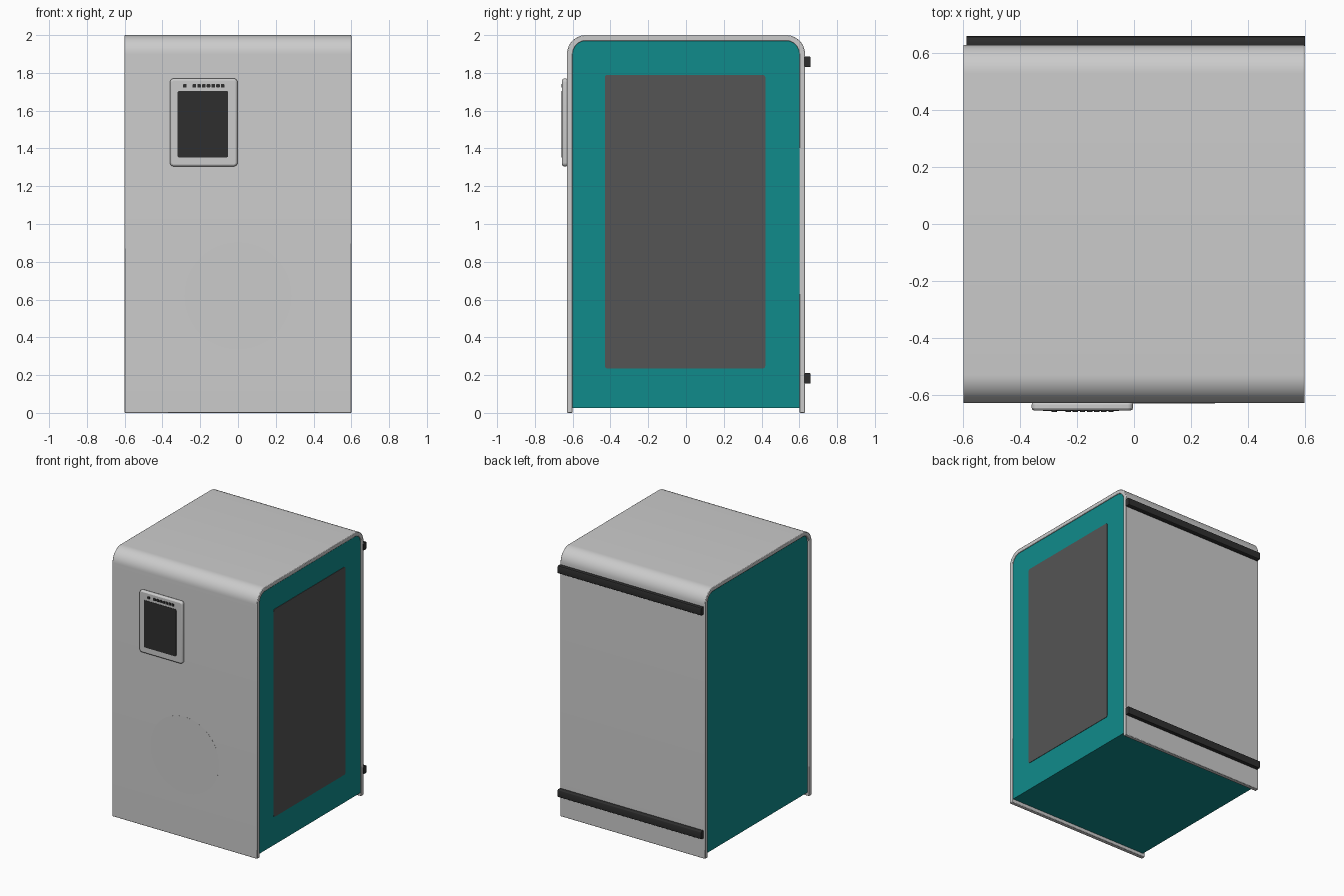
import bpy, bmesh, math

if "Cube" in bpy.data.objects:
    bpy.data.objects.remove(bpy.data.objects["Cube"])


def material(name, rgb):
    m = bpy.data.materials.new(name)
    m.diffuse_color = (*rgb, 1)
    m.use_nodes = True
    m.node_tree.nodes["Principled BSDF"].inputs["Base Color"].default_value = m.diffuse_color
    return m


TEAL = material("teal", (0.005, 0.26, 0.26))
CHARCOAL = material("charcoal", (0.089, 0.089, 0.089))
BLACK = material("black", (0.028, 0.028, 0.028))


def arc(cu, cv, r, start, end, steps=12):
    return [(cu + r * math.cos(math.radians(start + (end - start) * i / steps)),
             cv + r * math.sin(math.radians(start + (end - start) * i / steps)))
            for i in range(steps + 1)]


def rounded(u0, u1, v0, v1, r, steps=5):
    return (arc(u1 - r, v1 - r, r, 0, 90, steps) + arc(u0 + r, v1 - r, r, 90, 180, steps)
            + arc(u0 + r, v0 + r, r, 180, 270, steps) + arc(u1 - r, v0 + r, r, 270, 360, steps))


def arch(half, bottom, top, r):
    return ([(half, bottom)] + arc(half - r, top - r, r, 0, 90)
            + arc(r - half, top - r, r, 90, 180) + [(-half, bottom)])


def prism(name, outline, axis, a, b, mat=None, bevel=0.0):
    """Extrude an outline along x (outline is y,z) or y (outline is x,z)."""
    bm = bmesh.new()
    place = (lambda u, v, d: (d, u, v)) if axis == "x" else (lambda u, v, d: (u, d, v))
    face = bm.faces.new([bm.verts.new(place(u, v, a)) for u, v in outline])
    ext = bmesh.ops.extrude_face_region(bm, geom=[face], use_keep_orig=True)
    vec = place(0, 0, b - a)
    bmesh.ops.translate(bm, vec=vec, verts=[g for g in ext["geom"] if isinstance(g, bmesh.types.BMVert)])
    bmesh.ops.recalc_face_normals(bm, faces=bm.faces)
    mesh = bpy.data.meshes.new(name)
    bm.to_mesh(mesh)
    bm.free()
    ob = bpy.data.objects.new(name, mesh)
    bpy.context.collection.objects.link(ob)
    if mat:
        mesh.materials.append(mat)
    bpy.ops.object.select_all(action="DESELECT")
    ob.select_set(True)
    bpy.context.view_layer.objects.active = ob
    bpy.ops.object.shade_smooth_by_angle(angle=math.radians(30))
    if bevel:
        mod = ob.modifiers.new("soft edges", "BEVEL")
        mod.width = bevel
        mod.segments = 2
        mod.limit_method = "ANGLE"
        mod.angle_limit = math.radians(50)
    return ob


# Wrapped outer sheet, open at both sides and below
prism("outer_shell", arch(0.63, 0, 2.0, 0.10) + arch(0.60, 0, 1.97, 0.07)[::-1],
      "x", -0.6, 0.6, bevel=0.004)

# Teal core, slightly recessed inside the shell
prism("cabinet_body", arch(0.60, 0.025, 1.97, 0.07), "x", -0.585, 0.594, TEAL)

# Dark panel on the right side
prism("side_panel", rounded(-0.43, 0.42, 0.235, 1.79, 0.015), "x", 0.58, 0.597, CHARCOAL)

# Flush round cover on the front
prism("round_front_cover", arc(0, 0.62, 0.285, 0, 360 * 47 / 48, 47), "y", -0.6305, -0.62)

# Control unit: housing, screen and a row of buttons
prism("control_housing", rounded(-0.36, -0.003, 1.305, 1.77, 0.02), "y", -0.656, -0.625, bevel=0.010)
prism("control_screen", rounded(-0.32, -0.052, 1.352, 1.705, 0.01), "y", -0.658, -0.65, BLACK)
for i, x in enumerate([-0.281] + [-0.231 + 0.025 * k for k in range(7)]):
    prism(f"button_{i + 1}", rounded(x - 0.0095, x + 0.0095, 1.722, 1.741, 0.004, 3),
          "y", -0.66, -0.65, BLACK)

# Two mounting rails across the back
for name, z in (("lower_rail", 0.155), ("upper_rail", 1.83)):
    prism(name, rounded(0.625, 0.66, z, z + 0.056, 0.006, 3), "x", -0.588, 0.601, BLACK)
